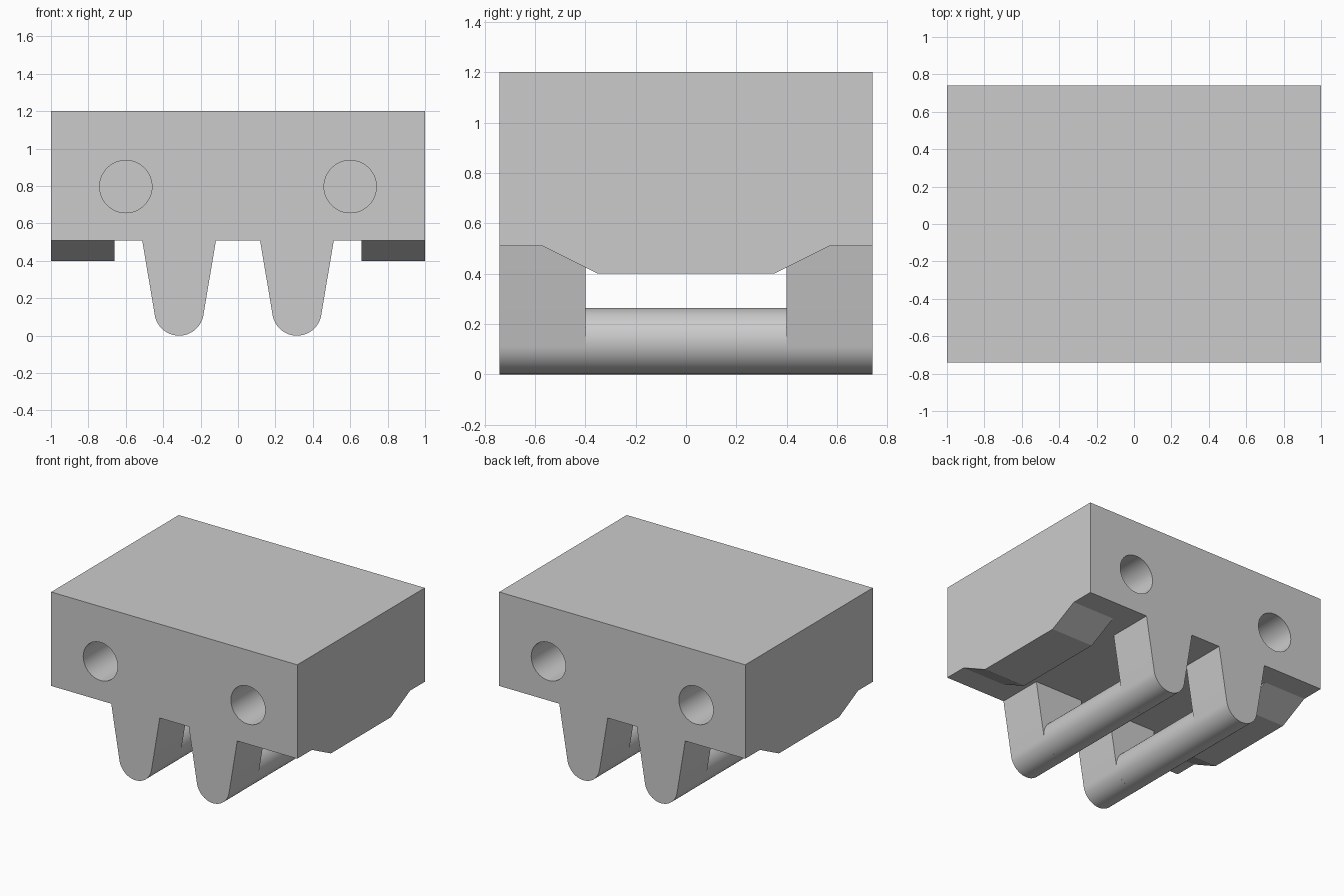
import bpy, bmesh, math
from mathutils import Vector

cube = bpy.data.objects.get("Cube")
if cube:
    bpy.data.objects.remove(cube, do_unlink=True)

W, D, H = 1.0, 0.74, 1.2          # half width, half depth, height
UNDER, PAD = 0.51, 0.4            # underside and pad heights
LEG_X, LEG_R, LEG_TOP = 0.315, 0.132, 0.197
WINDOW = 0.4                      # half length of the opening in the legs

grey = bpy.data.materials.new("plain_grey")
grey.use_nodes = True
colour = (0.6, 0.6, 0.6, 1)
grey.diffuse_color = colour
grey.node_tree.nodes["Principled BSDF"].inputs["Base Color"].default_value = colour


def prism(name, points, axis, start, end):
    """Extrude a closed outline along x (outline in y, z) or y (outline in x, z)."""
    bm = bmesh.new()
    place = (lambda a, b: (start, a, b)) if axis == "x" else (lambda a, b: (a, start, b))
    face = bm.faces.new([bm.verts.new(place(a, b)) for a, b in points])
    moved = bmesh.ops.extrude_face_region(bm, geom=[face])["geom"]
    shift = Vector((end - start, 0, 0) if axis == "x" else (0, end - start, 0))
    bmesh.ops.translate(bm, vec=shift, verts=[v for v in moved if isinstance(v, bmesh.types.BMVert)])
    bmesh.ops.recalc_face_normals(bm, faces=bm.faces)
    mesh = bpy.data.meshes.new(name)
    bm.to_mesh(mesh)
    bm.free()
    mesh.materials.append(grey)
    obj = bpy.data.objects.new(name, mesh)
    bpy.context.collection.objects.link(obj)
    return obj


def arc(cx, cz, r, a0, a1, n):
    steps = [math.radians(a0 + (a1 - a0) * i / n) for i in range(n + 1)]
    return [(cx + r * math.cos(a), cz + r * math.sin(a)) for a in steps]


def select(obj):
    bpy.ops.object.select_all(action="DESELECT")
    obj.select_set(True)
    bpy.context.view_layer.objects.active = obj


def cut(target, cutter):
    cutter.hide_render = True
    mod = target.modifiers.new("cut", "BOOLEAN")
    mod.operation, mod.solver, mod.object = "DIFFERENCE", "EXACT", cutter
    select(target)
    bpy.ops.object.modifier_apply(modifier=mod.name)
    bpy.data.objects.remove(cutter, do_unlink=True)


# Block with side pads and two tapered, round-ended legs, as one end outline
taper = 9.6


def leg(cx):
    return ([(cx - LEG_TOP, UNDER)]
            + arc(cx, LEG_R, LEG_R, 180 + taper, 360 - taper, 24)
            + [(cx + LEG_TOP, UNDER)])


pad_in = 0.66
outline = ([(-W, H), (-W, PAD), (-pad_in, PAD), (-pad_in, UNDER)] + leg(-LEG_X) + leg(LEG_X)
           + [(pad_in, UNDER), (pad_in, PAD), (W, PAD), (W, H)])
body = prism("block_with_legs", outline, "y", -D, D)

# Opening through the middle of the legs
window = [(-0.58, -0.1), (0.58, -0.1), (0.58, UNDER), (-0.58, UNDER)]
cut(body, prism("window_cutter", window, "y", -WINDOW, WINDOW))

for side in (-1, 1):
    # Sloped ends of the pads
    slope = [(side * 0.31, PAD - 0.02), (side * 0.35, PAD), (side * 0.57, UNDER),
             (side * 0.8, UNDER), (side * 0.8, PAD - 0.02)]
    for x in (-1, 1):
        cut(body, prism("slope_cutter", slope, "x", x * 0.62, x * 1.1))
    # Blind holes in both ends
    for x in (-0.6, 0.6):
        ring = arc(x, 0.797, 0.14, 0, 352.5, 47)
        cut(body, prism("hole_cutter", ring, "y", side * 0.8, side * 0.34))

# Round bars joining the leg ends
bars = [prism(name, arc(x, LEG_R, LEG_R, 0, 352.5, 47), "y", -WINDOW, WINDOW)
        for name, x in (("left_bar", LEG_X), ("right_bar", -LEG_X))]

for obj in [body] + bars:
    select(obj)
    bpy.ops.object.shade_smooth_by_angle(angle=math.radians(20))
